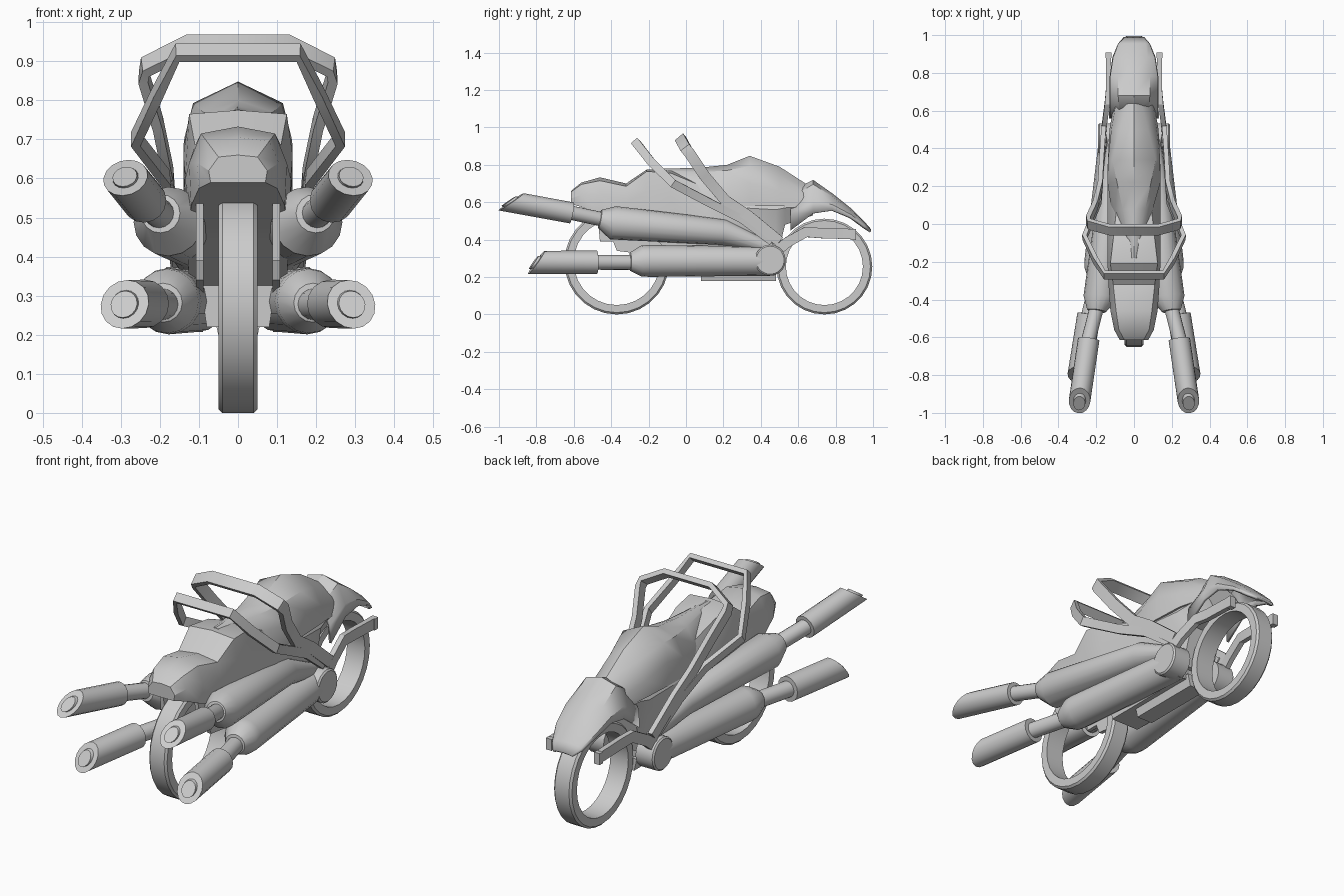
import bpy, bmesh, math
from mathutils import Vector as V

if "Cube" in bpy.data.objects:
    bpy.data.objects.remove(bpy.data.objects["Cube"])


def loft(name, rings, closed=True, caps=True, mirror=False, loop=False, solid=0, angle=30):
    """Skin a list of equal-length rings of points."""
    bm = bmesh.new()
    rows = [[bm.verts.new(p) for p in r] for r in rings]
    n = len(rows[0])
    pairs = list(zip(rows, rows[1:])) + ([(rows[-1], rows[0])] if loop else [])
    for a, b in pairs:
        for i in range(n if closed else n - 1):
            j = (i + 1) % n
            bm.faces.new((a[i], a[j], b[j], b[i]))
    if caps and closed and not loop:
        bm.faces.new(rows[0])
        bm.faces.new(rows[-1])
    bmesh.ops.recalc_face_normals(bm, faces=bm.faces)
    me = bpy.data.meshes.new(name)
    bm.to_mesh(me)
    bm.free()
    ob = bpy.data.objects.new(name, me)
    bpy.context.collection.objects.link(ob)
    if solid:
        m = ob.modifiers.new("thickness", 'SOLIDIFY')
        m.thickness = solid
        m.offset = 0
    if mirror:
        ob.modifiers.new("mirror", 'MIRROR').use_mirror_merge = False
    bpy.ops.object.select_all(action='DESELECT')
    ob.select_set(True)
    bpy.context.view_layer.objects.active = ob
    bpy.ops.object.shade_smooth_by_angle(angle=math.radians(angle))
    return ob


def section(y, zc, *wz):
    """Symmetric cross-section: ridge height, then half-width/height pairs."""
    right = [V((wz[i], y, wz[i + 1])) for i in range(0, len(wz), 2)]
    left = [V((-p.x, y, p.z)) for p in reversed(right)]
    return left + [V((0, y, zc))] + right


def wheel(name, y, r, t=0.05, w=0.05):
    prof = [(-w, r - .01), (-w + .01, r), (w - .01, r), (w, r - .01), (w, r - t), (-w, r - t)]
    rings = []
    for k in range(28):
        a = math.tau * k / 28
        rings.append([(x, y + q * math.cos(a), r + q * math.sin(a)) for x, q in prof])
    loft(name, rings, loop=True)


def pipe(name, stations, cut, n=16):
    """Stations are (x, y, z, radius); the last one is cut at a slant."""
    pts = [V(s[:3]) for s in stations]
    ax = (pts[-1] - pts[0]).normalized()
    side = V((1, 0, 0)) - ax * ax.x
    side.normalize()
    up = side.cross(ax)
    if up.z < 0:
        up = -up
    circle = [(math.cos(math.tau * k / n), math.sin(math.tau * k / n)) for k in range(n)]
    rings = [[p + s[3] * (side * c + up * d) for c, d in circle] for p, s in zip(pts, stations)]
    r = stations[-1][3]

    def slanted(f, out):
        return [pts[-1] + f * r * (side * c + up * d) + ax * (out - cut * f * d) for c, d in circle]
    rings[-1:] = [slanted(1, 0), slanted(.58, 0), slanted(.55, .015)]
    loft(name, rings, mirror=True)


def sweep(name, path, w, t, normal, mirror=False):
    """Rectangular band along a path; normal gives the wide direction."""
    path = [V(p) for p in path]
    rings = []
    for i, p in enumerate(path):
        a, b = path[max(i - 1, 0)], path[min(i + 1, len(path) - 1)]
        tan = (b - a).normalized()
        nn = V(normal)
        nn = (nn - tan * nn.dot(tan)).normalized()
        bb = tan.cross(nn)
        rings.append([p + nn * w / 2 * u + bb * t / 2 * v for u, v in ((-1, -1), (1, -1), (1, 1), (-1, 1))])
    loft(name, rings, mirror=mirror)


def arch(name, half, w, t, normal):
    sweep(name, half + [(-x, y, z) for x, y, z in reversed(half)], w, t, normal)


# hubless wheels
wheel("rear_wheel", -.37, .28)
wheel("front_wheel", .74, .256)

# exhaust pipes, two per side
pipe("lower_exhaust", [(.105, .47, .285, .078), (.178, -.20, .286, .085), (.182, -.24, .286, .082),
                       (.192, -.298, .282, .05), (.193, -.30, .278, .04), (.238, -.475, .279, .04),
                       (.238, -.476, .279, .062), (.29, -.80, .278, .062)], .045)
pipe("upper_exhaust", [(.105, .46, .35, .03), (.115, .2, .44, .07), (.178, -.39, .49, .09),
                       (.198, -.46, .51, .05), (.202, -.461, .511, .038), (.24, -.61, .543, .038),
                       (.24, -.611, .543, .057), (.288, -.935, .602, .057)], .058)

# tail, seat step and main hull
hull = [(-.615, .66, .05, .655, .075, .62, .07, .59),
        (-.56, .705, .08, .695, .105, .64, .10, .575),
        (-.46, .733, .095, .715, .125, .64, .12, .53),
        (-.32, .70, .11, .685, .135, .60, .125, .48),
        (-.21, .775, .125, .765, .14, .66, .13, .44),
        (-.08, .775, .11, .755, .14, .62, .125, .33),
        (.10, .70, .09, .68, .14, .58, .12, .27),
        (.30, .66, .09, .65, .14, .57, .10, .25),
        (.48, .66, .09, .65, .13, .56, .09, .28),
        (.53, .66, .08, .64, .12, .57, .08, .48),
        (.68, .66, .07, .63, .11, .58, .07, .53)]
loft("hull", [section(*s) for s in hull])

# raised tank
tank = [(-.18, .777, .01, .775, .02, .77, .03, .74),
        (.08, .785, .06, .76, .10, .69, .12, .60),
        (.22, .80, .09, .77, .14, .68, .14, .58),
        (.34, .848, .115, .793, .138, .70, .138, .58),
        (.50, .79, .075, .745, .12, .66, .13, .58),
        (.67, .68, .03, .665, .09, .62, .10, .57)]
loft("tank", [section(*s) for s in tank], angle=40)

# front cowl over the wheel
cowl = [(.56, .655, .07, .62, .12, .54, .125, .45),
        (.68, .712, .08, .69, .12, .60, .123, .54),
        (.78, .64, .08, .625, .12, .585, .122, .555),
        (.88, .56, .07, .55, .105, .53, .108, .515),
        (.95, .49, .06, .485, .075, .475, .08, .465),
        (.985, .45, .03, .448, .045, .446, .05, .442)]
loft("front_cowl", [section(*s) for s in cowl], closed=False, solid=.014)

# engine block and belly plate
loft("engine_block", [[(x, y, z) for x, z in ((-.08, .22), (.08, .22), (.11, .42), (-.11, .42))]
                      for y in (-.07, .46)])
loft("belly_plate", [[(x, y, z) for x, z in ((-.045, .178), (.045, .178), (.06, .24), (-.06, .24))]
                     for y in (.08, .48)])

# side panels beside the rear wheel
panel = [(-.48, .60), (-.46, .39), (-.39, .39), (-.37, .34), (-.05, .30), (-.05, .60)]
loft("rear_side_panel", [[(x, y, z) for y, z in panel] for x in (.088, .108)], mirror=True)

# pivot discs and front forks
loft("pivot_disc", [[(x, .45 + r * math.cos(math.tau * k / 20), .29 + r * math.sin(math.tau * k / 20))
                     for k in range(20)] for x, r in ((.09, .083), (.183, .083), (.19, .075))], mirror=True)
sweep("front_fork", [(.165, .45, .31), (.155, .54, .385), (.142, .64, .44), (.135, .72, .435), (.135, .885, .43)],
      .055, .026, (0, -.3, 1), mirror=True)
sweep("fork_tip", [(.135, .88, .427), (.135, .908, .427)], .058, .032, (0, 0, 1), mirror=True)

# two hoops over the body
arch("front_hoop", [(.16, .50, .39), (.172, .33, .53), (.178, .21, .61), (.205, .10, .74),
                    (.242, .02, .86), (.238, 0, .885), (.13, -.03, .94)], .058, .025, (0, .75, .65))
arch("rear_hoop", [(.155, .46, .39), (.172, .30, .51), (.185, .12, .60), (.262, -.07, .70),
                   (.205, -.19, .82), (.155, -.27, .922)], .045, .024, (0, .7, .7))
